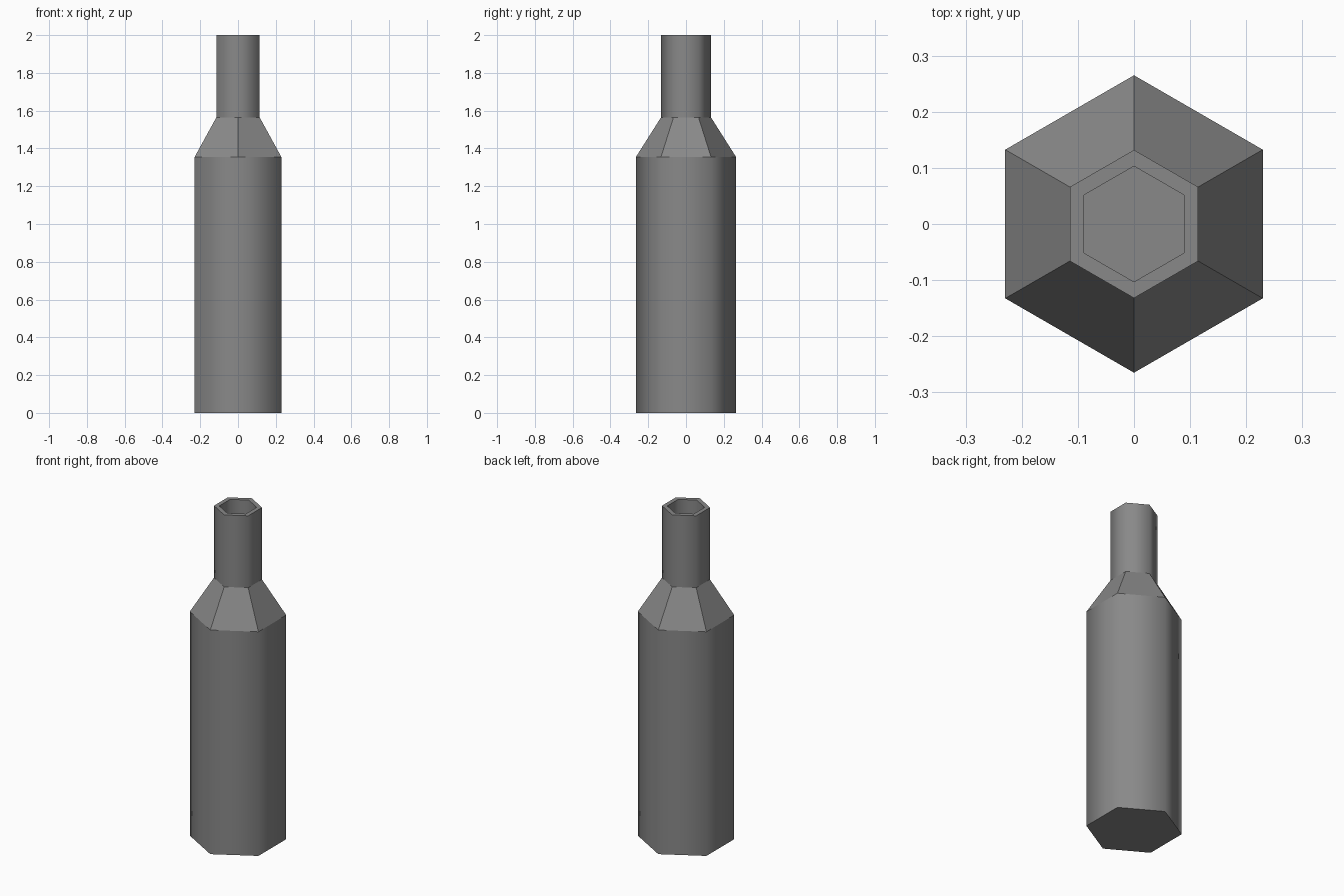
import bpy
import bmesh
import math

if "Cube" in bpy.data.objects:
    bpy.data.objects.remove(bpy.data.objects["Cube"])

grey = bpy.data.materials.new("bottle grey")
grey.diffuse_color = (0.25, 0.25, 0.25, 1)
grey.use_nodes = True
grey.node_tree.nodes["Principled BSDF"].inputs["Base Color"].default_value = grey.diffuse_color

# Profile from the base, over the lip and down inside: radius, height
profile = [(0.265, 0), (0.265, 1.355), (0.132, 1.565), (0.132, 2),
           (0.103, 2), (0.103, 1.565)]
# Rounded shading on the body, neck and bore; flat shoulder and lip
smooth_bands = {0, 2, 4}

bm = bmesh.new()
rings = [[bm.verts.new((r * math.cos(math.radians(30 + 60 * i)),
                        r * math.sin(math.radians(30 + 60 * i)), z))
          for i in range(6)] for r, z in profile]

# Six-sided walls
for band, (low, high) in enumerate(zip(rings, rings[1:])):
    for i in range(6):
        j = (i + 1) % 6
        face = bm.faces.new((low[i], low[j], high[j], high[i]))
        face.smooth = band in smooth_bands

# Base and floor of the bore
bm.faces.new(rings[0][::-1])
bm.faces.new(rings[-1])

# Sharp edges around each ring and along the shoulder
for edge in bm.edges:
    edge.smooth = all(f.smooth for f in edge.link_faces)

mesh = bpy.data.meshes.new("bottle")
bm.to_mesh(mesh)
bm.free()
mesh.materials.append(grey)
bpy.context.collection.objects.link(bpy.data.objects.new("bottle", mesh))
